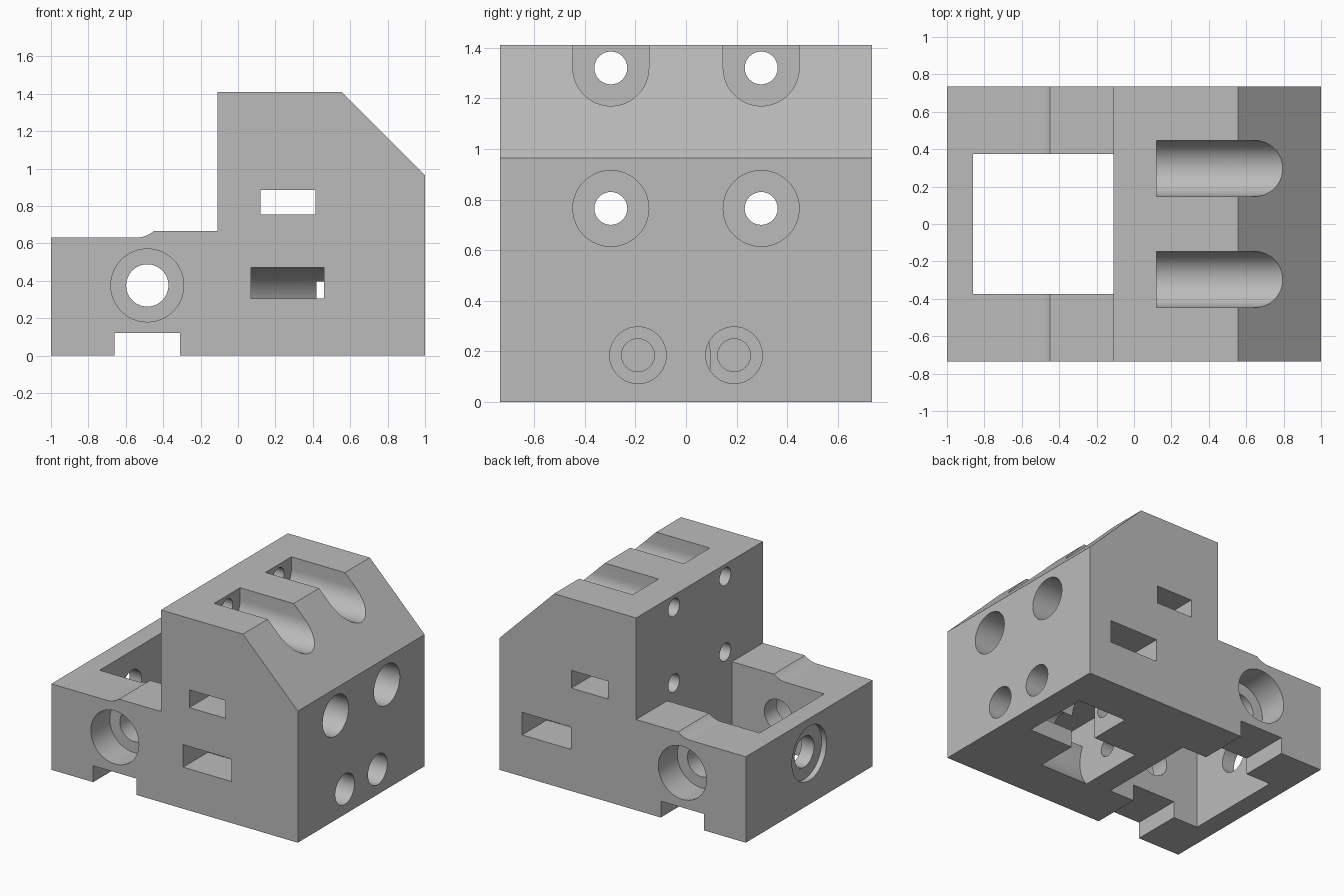
import bpy, bmesh, math
from mathutils import Vector

if "Cube" in bpy.data.objects:
    bpy.data.objects.remove(bpy.data.objects["Cube"], do_unlink=True)

grey = bpy.data.materials.new("plain grey")
grey.use_nodes = True
colour = (0.50, 0.50, 0.50, 1)
grey.diffuse_color = colour
grey.node_tree.nodes["Principled BSDF"].inputs["Base Color"].default_value = colour

HALF = 0.735  # half the block's depth


def prism(name, pts, axis, lo, hi):
    """Extrude a closed profile along x (points are y, z) or y (points are x, z)."""
    def place(p, t):
        return Vector((t, p[0], p[1])) if axis == "X" else Vector((p[0], t, p[1]))
    bm = bmesh.new()
    face = bm.faces.new([bm.verts.new(place(p, lo)) for p in pts])
    ext = bmesh.ops.extrude_face_region(bm, geom=[face])
    step = place((0, 0), hi - lo)
    bmesh.ops.translate(bm, vec=step, verts=[v for v in ext["geom"] if isinstance(v, bmesh.types.BMVert)])
    bmesh.ops.recalc_face_normals(bm, faces=bm.faces)
    me = bpy.data.meshes.new(name)
    bm.to_mesh(me)
    bm.free()
    me.materials.append(grey)
    ob = bpy.data.objects.new(name, me)
    bpy.context.scene.collection.objects.link(ob)
    return ob


def arc(cx, cz, r, a0, a1, n):
    angles = [math.radians(a0 + (a1 - a0) * i / n) for i in range(n + 1)]
    return [(cx + r * math.cos(a), cz + r * math.sin(a)) for a in angles]


def circle(cx, cz, r, n=48):
    return arc(cx, cz, r, 0, 360, n)[:-1]


def rect(x0, x1, z0, z1):
    return [(x0, z0), (x1, z0), (x1, z1), (x0, z1)]


# Stepped side profile with chamfer, small ramp and underside groove
ramp = arc(-0.55, 0.79, 0.16, 270, 308.7, 8)
outline = [(-1, 0), (-0.66, 0), (-0.66, 0.12), (-0.31, 0.12), (-0.31, 0), (1, 0),
           (1, 0.965), (0.555, 1.41), (-0.11, 1.41), (-0.11, 0.665)] + ramp[::-1] + [(-1, 0.63)]
block = prism("mounting_block", outline, "Y", -HALF, HALF)

cutters = []


def cut(name, pts, axis, lo, hi):
    ob = prism(name + "_cutter", pts, axis, lo, hi)
    ob.hide_render = True
    cutters.append(ob)


# Open well in the low part
cut("well", rect(-0.375, 0.375, -0.2, 0.8), "X", -0.86, -0.11)

# Cross holes in the low part, recessed from outside
cut("cross_hole", circle(-0.485, 0.375, 0.113), "Y", -0.9, 0.9)
cut("end_hole", circle(0, 0.375, 0.112), "X", -1.1, -0.5)
cut("end_recess", circle(0, 0.375, 0.2), "X", -1.1, -0.96)

# Thin slot through the tall part
cut("thin_slot", rect(0.12, 0.415, 0.755, 0.885), "Y", -0.9, 0.9)

for s in (-1, 1):
    cut("cross_recess", circle(-0.485, 0.375, 0.195), "Y", *sorted((s * 0.515, s * 0.9)))
    # Bolt holes: upper pair has recesses open to the top
    y = s * 0.297
    cut("upper_bolt", circle(y, 1.32, 0.065, 32), "X", -0.3, 0.3)
    cut("middle_bolt", circle(y, 0.765, 0.065, 32), "X", -0.3, 0.3)
    cut("upper_recess", arc(y, 1.32, 0.15, 180, 360, 32) + [(y + 0.15, 1.6), (y - 0.15, 1.6)],
        "X", 0.12, 1.1)
    cut("middle_recess", circle(y, 0.765, 0.15), "X", 0.12, 1.1)
    # Offset round-topped chambers, open below and to one side window
    r, cz = 0.285, 0.185
    sill = math.degrees(math.pi - math.asin(0.12 / r))
    chamber = ([(0.095, -0.1)] + arc(-0.19, cz, r, 0, 90, 20)
               + [(-0.9, 0.47), (-0.9, 0.305)] + arc(-0.19, cz, r, sill, 270, 24))
    x0, x1 = (0.07, 0.46) if s < 0 else (0.42, 0.815)
    cut("chamber", [(-s * a, b) for a, b in chamber], "X", x0, x1)
    cut("lower_recess", circle(s * 0.19, cz, 0.112, 40), "X", x1 - 0.02, 1.1)
    cut("lower_bolt", circle(s * 0.19, cz, 0.065, 32), "X", -0.3, x0 + 0.02)

# Carve the block, then discard the cutters
for c in cutters:
    m = block.modifiers.new(c.name, "BOOLEAN")
    m.operation, m.solver, m.object = "DIFFERENCE", "EXACT", c
bpy.context.view_layer.update()
deps = bpy.context.evaluated_depsgraph_get()
carved = bpy.data.meshes.new_from_object(block.evaluated_get(deps))
block.modifiers.clear()
block.data = carved
for c in cutters:
    bpy.data.objects.remove(c, do_unlink=True)
carved.materials.clear()
carved.materials.append(grey)
for p in carved.polygons:
    p.material_index = 0

bpy.ops.object.select_all(action="DESELECT")
block.select_set(True)
bpy.context.view_layer.objects.active = block
bpy.ops.object.shade_smooth_by_angle(angle=math.radians(30))
